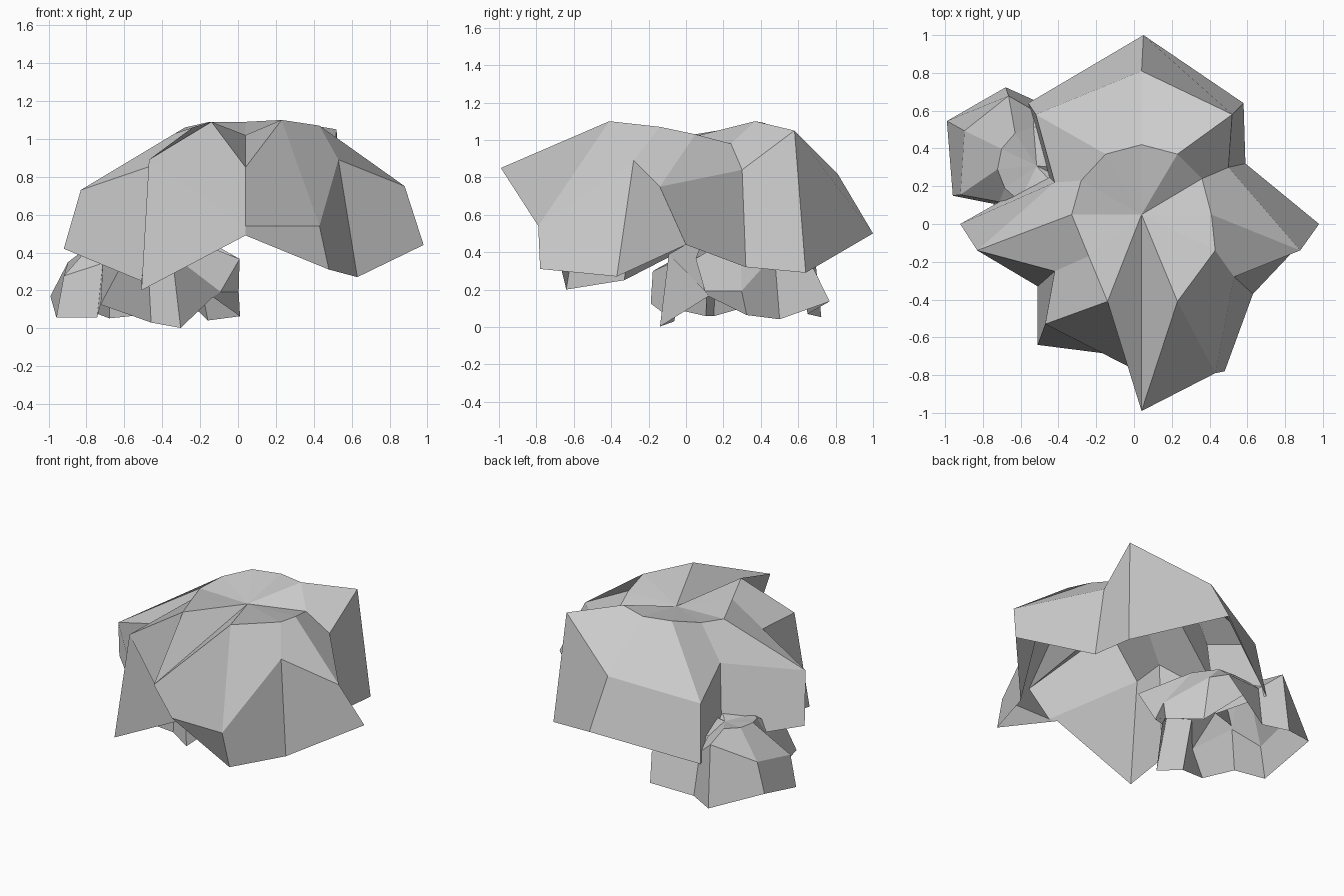
import bpy
from math import radians
from mathutils import Matrix, Vector

if "Cube" in bpy.data.objects:
    bpy.data.objects.remove(bpy.data.objects["Cube"])

# Foliage canopy: apex, then 12 spokes (east, counter-clockwise),
# each with an inner, middle and rim point.
APEX = (0.04, 0.05, 1.02)
SPOKES = [
    [(.41, .05, 1.03), (.88, -.14, .75), (.98, 0, .44)],
    [(.36, .24, .98), (.50, .30, .84), (.59, .32, .32)],
    [(.23, .37, 1.10), (.52, .58, 1.05), (.58, .64, .29)],
    [(.04, .42, 1.09), (.04, .81, .82), (.05, 1, .50)],
    [(-.15, .37, 1.09), (-.52, .58, .69), (-.56, .64, .30)],
    [(-.28, .23, 1.06), (-.42, .22, .81), (-.46, .26, .30)],
    [(-.33, .05, 1.03), (-.83, -.14, .73), (-.92, 0, .42)],
    [(-.24, -.17, 1.06), (-.42, -.25, .87), (-.51, -.33, .25)],
    [(-.14, -.41, 1.09), (-.47, -.53, .89), (-.51, -.64, .20)],
    [(.04, -.99, .85), (.04, -.79, .54), (.04, -.71, .49)],
    [(.23, -.41, 1.10), (.43, -.79, .54), (.48, -.78, .31)],
    [(.43, -.14, 1.07), (.53, -.28, .89), (.63, -.37, .27)],
]


def canopy(name, matrix):
    """Open faceted shell made of rings around the apex."""
    n = len(SPOKES)
    verts = [matrix @ Vector(APEX)]
    for ring in range(3):
        verts += [matrix @ Vector(s[ring]) for s in SPOKES]
    faces = []
    for i in range(n):
        j = (i + 1) % n
        faces.append((0, 1 + i, 1 + j))
        for ring in range(2):
            a, b = 1 + ring * n, 1 + (ring + 1) * n
            faces.append((a + i, b + i, b + j, a + j))
    mesh = bpy.data.meshes.new(name)
    mesh.from_pydata(verts, [], faces)
    mesh.update()
    obj = bpy.data.objects.new(name, mesh)
    bpy.context.collection.objects.link(obj)
    return obj


# Large canopy
canopy("large_canopy", Matrix.Identity(4))

# Small canopy: the same shell, shrunk and turned, low at the left
scale = 0.56
canopy("small_canopy",
       Matrix.Translation((-0.515, 0.307, APEX[2] * scale - 0.11))
       @ Matrix.Rotation(radians(64), 4, 'Z')
       @ Matrix.Scale(scale, 4)
       @ Matrix.Translation(-Vector(APEX)))
